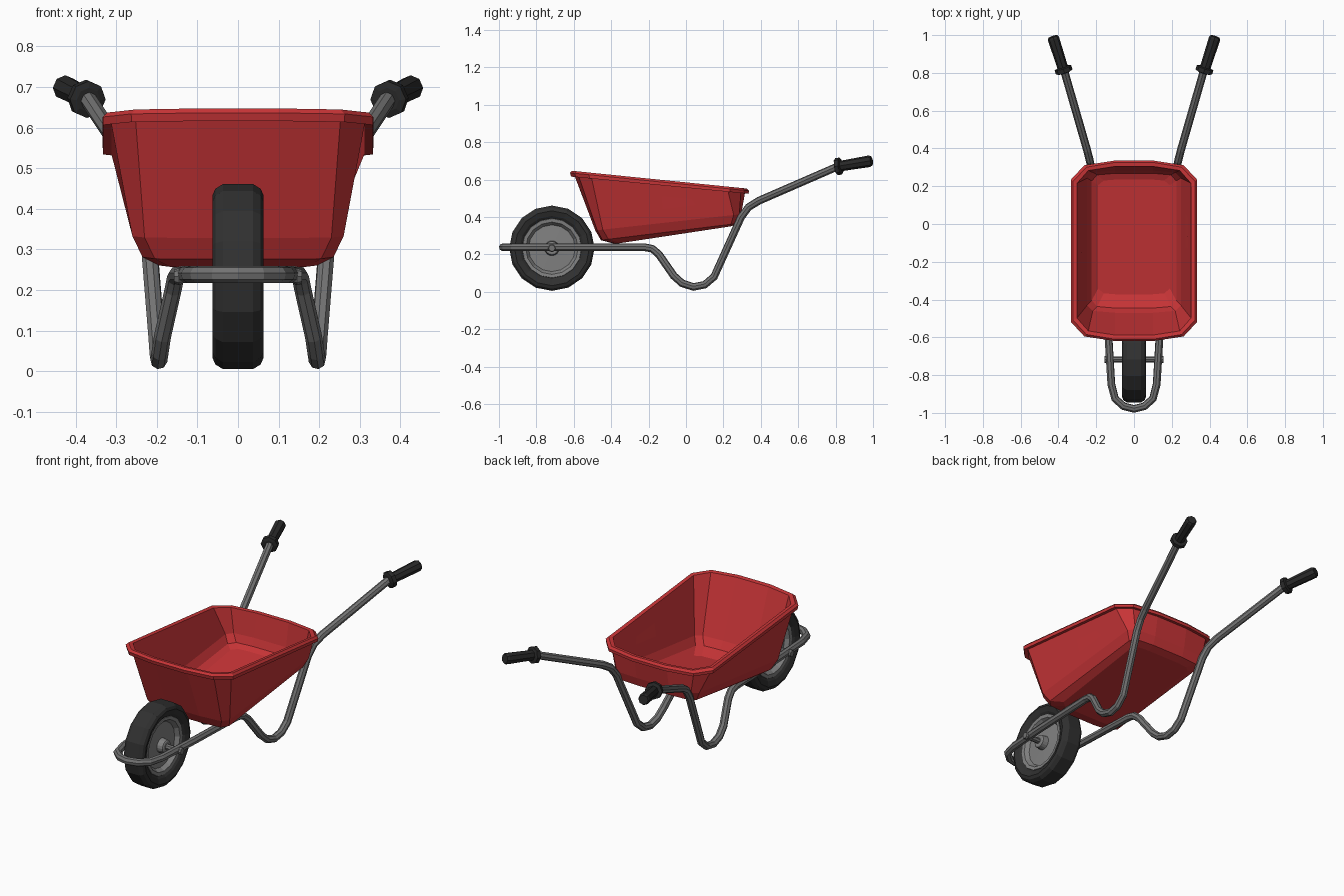
import bpy, bmesh, math
from mathutils import Vector

if "Cube" in bpy.data.objects:
    bpy.data.objects.remove(bpy.data.objects["Cube"])


def material(name, rgb):
    m = bpy.data.materials.new(name)
    m.diffuse_color = (*rgb, 1)
    m.use_nodes = True
    m.node_tree.nodes["Principled BSDF"].inputs["Base Color"].default_value = m.diffuse_color
    return m


RED = material("red tray", (0.58, 0.035, 0.038))
STEEL = material("grey steel", (0.17, 0.17, 0.17))
RIM = material("light grey rim", (0.22, 0.22, 0.22))
RUBBER = material("tyre rubber", (0.030, 0.030, 0.030))
GRIP = material("grip rubber", (0.022, 0.022, 0.022))


def finish(name, bm, mat):
    bmesh.ops.recalc_face_normals(bm, faces=bm.faces)
    me = bpy.data.meshes.new(name)
    bm.to_mesh(me)
    bm.free()
    me.materials.append(mat)
    ob = bpy.data.objects.new(name, me)
    bpy.context.collection.objects.link(ob)
    return ob


def bridge(bm, rings, closed=False):
    n = len(rings[0])
    pairs = list(zip(rings, rings[1:]))
    if closed:
        pairs.append((rings[-1], rings[0]))
    for a, b in pairs:
        for i in range(n):
            j = (i + 1) % n
            bm.faces.new((a[i], a[j], b[j], b[i]))


def lathe(name, profile, centre, axis, mat, sides, closed=False):
    """Revolve (offset along axis, radius) points about an axis."""
    bm = bmesh.new()
    q = Vector(axis).to_track_quat('Z', 'Y')
    rings = []
    for h, r in profile:
        rings.append([bm.verts.new(Vector(centre) + q @ Vector(
            (r * math.cos(2 * math.pi * i / sides), r * math.sin(2 * math.pi * i / sides), h)))
            for i in range(sides)])
    bridge(bm, rings, closed)
    if not closed:
        bm.faces.new(rings[0])
        bm.faces.new(rings[-1])
    return finish(name, bm, mat)


# Tray: stacked rounded rectangles, up the outside, over the lip, down the inside
def tray_ring(bm, hx, yf, yb, cx, cy, bow, zf, zb):
    half = [(0.1, yb), (hx - cx, yb - bow), (hx, yb - cy),
            (hx, yf + cy), (hx - cx, yf + bow), (0.1, yf)]
    pts = half + [(-x, y) for x, y in reversed(half)]
    return [bm.verts.new((x, y, zf + (zb - zf) * (y - yf) / (yb - yf))) for x, y in pts]


TRAY = [  # half width, front y, back y, corner x, corner y, bow, front z, back z
    (0.195, -0.380, 0.240, 0.03, 0.03, 0.005, 0.256, 0.350),
    (0.235, -0.455, 0.280, 0.03, 0.04, 0.008, 0.276, 0.366),
    (0.260, -0.485, 0.295, 0.03, 0.04, 0.010, 0.328, 0.415),
    (0.312, -0.595, 0.315, 0.06, 0.09, 0.022, 0.618, 0.527),
    (0.332, -0.615, 0.335, 0.07, 0.10, 0.025, 0.616, 0.524),
    (0.333, -0.620, 0.336, 0.07, 0.10, 0.025, 0.636, 0.540),
    (0.322, -0.610, 0.326, 0.07, 0.10, 0.025, 0.647, 0.552),
    (0.302, -0.588, 0.305, 0.06, 0.09, 0.022, 0.643, 0.550),
    (0.248, -0.470, 0.283, 0.03, 0.04, 0.010, 0.332, 0.420),
    (0.224, -0.445, 0.268, 0.03, 0.04, 0.008, 0.290, 0.378),
    (0.190, -0.372, 0.235, 0.03, 0.03, 0.005, 0.268, 0.362),
]
bm = bmesh.new()
rings = [tray_ring(bm, *row) for row in TRAY]
bridge(bm, rings)
bm.faces.new(rings[0])
bm.faces.new(rings[-1])
finish("tray", bm, RED)

# Frame: one bent tube, mirrored from the front loop to both handles
right = [(0.055, -0.965, 0.238), (0.100, -0.925, 0.238), (0.120, -0.85, 0.238),
         (0.135, -0.60, 0.238), (0.150, -0.22, 0.238), (0.154, -0.18, 0.230),
         (0.160, -0.145, 0.200), (0.186, -0.065, 0.085), (0.192, -0.02, 0.045),
         (0.195, 0.04, 0.026), (0.197, 0.10, 0.038), (0.200, 0.15, 0.080),
         (0.226, 0.295, 0.400), (0.234, 0.335, 0.453), (0.248, 0.39, 0.487),
         (0.372, 0.82, 0.674)]
path = [(-x, y, z) for x, y, z in reversed(right)] + [(0, -0.979, 0.238)] + right
cu = bpy.data.curves.new("frame_curve", 'CURVE')
cu.dimensions = '3D'
cu.bevel_depth = 0.021
cu.bevel_resolution = 2
cu.use_fill_caps = True
sp = cu.splines.new('POLY')
sp.points.add(len(path) - 1)
for p, co in zip(sp.points, path):
    p.co = (*co, 1)
sp.use_smooth = False
tmp = bpy.data.objects.new("frame_curve", cu)
bpy.context.collection.objects.link(tmp)
dg = bpy.context.evaluated_depsgraph_get()
me = bpy.data.meshes.new_from_object(tmp.evaluated_get(dg))
bpy.data.objects.remove(tmp)
me.materials.clear()
me.materials.append(STEEL)
frame = bpy.data.objects.new("frame", me)
bpy.context.collection.objects.link(frame)

# Grips with a collar at the inner end
for s, side in ((1, "right"), (-1, "left")):
    a = Vector((s * 0.368, 0.800, 0.668))
    b = Vector((s * 0.430, 0.992, 0.700))
    n = (b - a).length
    lathe("grip_" + side, [(0, 0.030), (0.005, 0.046), (0.028, 0.046), (0.032, 0.028),
                           (n - 0.012, 0.031), (n, 0.025)], a, b - a, GRIP, 8)

# Wheel: tyre, dished rim with hub, and axle
C = (0, -0.717, 0.233)
half = [(0.040, 0.155), (0.053, 0.172), (0.063, 0.200), (0.056, 0.216), (0.037, 0.228)]
lathe("tyre", half + [(-h, r) for h, r in reversed(half)], C, (1, 0, 0), RUBBER, 16, True)
half = [(0.062, 0.030), (0.058, 0.036), (0.026, 0.040), (0.022, 0.125),
        (0.044, 0.140), (0.046, 0.158), (0.036, 0.164)]
lathe("rim", half + [(-h, r) for h, r in reversed(half)], C, (1, 0, 0), RIM, 16)
lathe("axle", [(-0.157, 0.017), (-0.145, 0.021), (-0.135, 0.016), (0.135, 0.016),
               (0.145, 0.021), (0.157, 0.017)], C, (1, 0, 0), STEEL, 8)
